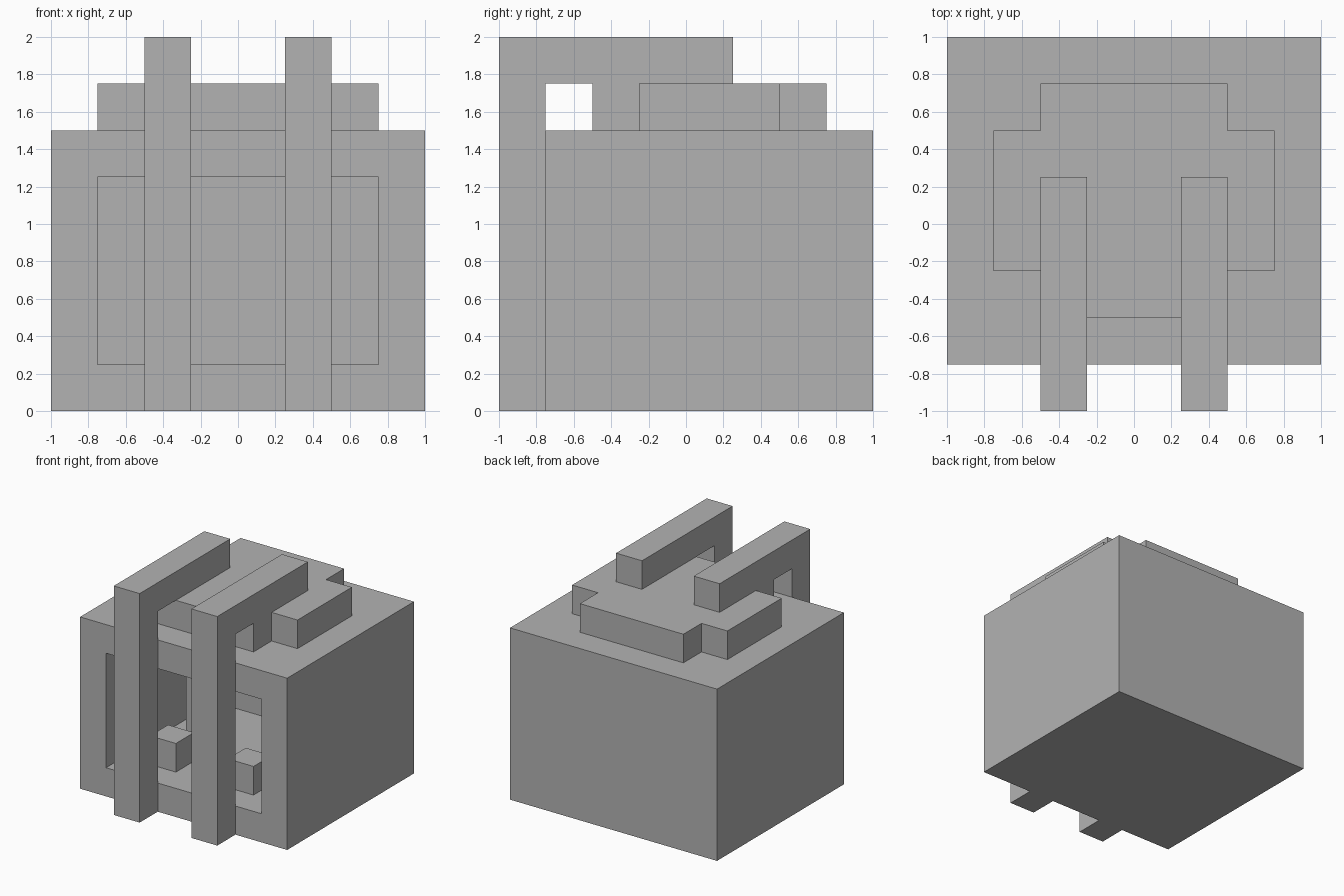
import bpy
import bmesh
from mathutils import Vector

cube = bpy.data.objects.get("Cube")
if cube:
    bpy.data.objects.remove(cube, do_unlink=True)

# Single flat colour
grey = bpy.data.materials.new("plain_grey")
grey.use_nodes = True
colour = (0.45, 0.45, 0.45, 1.0)
grey.diffuse_color = colour
grey.node_tree.nodes["Principled BSDF"].inputs["Base Color"].default_value = colour


def finish(name, bm, mirrored=False):
    """Turn a bmesh into an object, optionally mirrored across x = 0."""
    bmesh.ops.recalc_face_normals(bm, faces=bm.faces)
    mesh = bpy.data.meshes.new(name)
    bm.to_mesh(mesh)
    bm.free()
    mesh.materials.append(grey)
    obj = bpy.data.objects.new(name, mesh)
    bpy.context.collection.objects.link(obj)
    if mirrored:
        obj.modifiers.new("Mirror", "MIRROR").use_axis[0] = True
    return obj


def box_bmesh(low, high):
    low, high = Vector(low), Vector(high)
    bm = bmesh.new()
    bmesh.ops.create_cube(bm, size=1)
    bmesh.ops.scale(bm, vec=high - low, verts=bm.verts)
    bmesh.ops.translate(bm, vec=(low + high) / 2, verts=bm.verts)
    return bm


def prism_bmesh(outline, direction):
    """Extrude a closed outline along a direction."""
    bm = bmesh.new()
    face = bm.faces.new([bm.verts.new(p) for p in outline])
    new = bmesh.ops.extrude_face_region(bm, geom=[face])["geom"]
    verts = [v for v in new if isinstance(v, bmesh.types.BMVert)]
    bmesh.ops.translate(bm, vec=direction, verts=verts)
    return bm


# Hollow body: the front is inset and pushed back into a deep recess
bm = box_bmesh((-1, -0.75, 0), (1, 1, 1.5))
front = min(bm.faces, key=lambda f: f.calc_center_median().y)
bmesh.ops.inset_region(bm, faces=[front], thickness=0.25, use_even_offset=True)
pushed = bmesh.ops.extrude_discrete_faces(bm, faces=[front])["faces"][0]
bmesh.ops.translate(bm, vec=(0, 1.5, 0), verts=pushed.verts)
finish("hollow_body", bm)

# Stepped plate on top
half = [(0.5, -0.5), (0.5, -0.25), (0.75, -0.25), (0.75, 0.5), (0.5, 0.5), (0.5, 0.75)]
outline = half + [(-x, y) for x, y in reversed(half)]
finish("top_plate", prism_bmesh([(x, y, 1.5) for x, y in outline], (0, 0, 0.25)))

# Straps running up the front and over the top
profile = [(-1, 0), (-0.75, 0), (-0.75, 1.75), (0.25, 1.75), (0.25, 2), (-1, 2)]
finish("strap", prism_bmesh([(0.25, y, z) for y, z in profile], (0.25, 0, 0)), True)

# Posts and small blocks inside the recess
finish("inner_post", box_bmesh((0.25, 0, 0.25), (0.5, 0.25, 1.25)), True)
finish("inner_block", box_bmesh((0.25, -0.5, 0.25), (0.5, -0.25, 0.5)), True)
